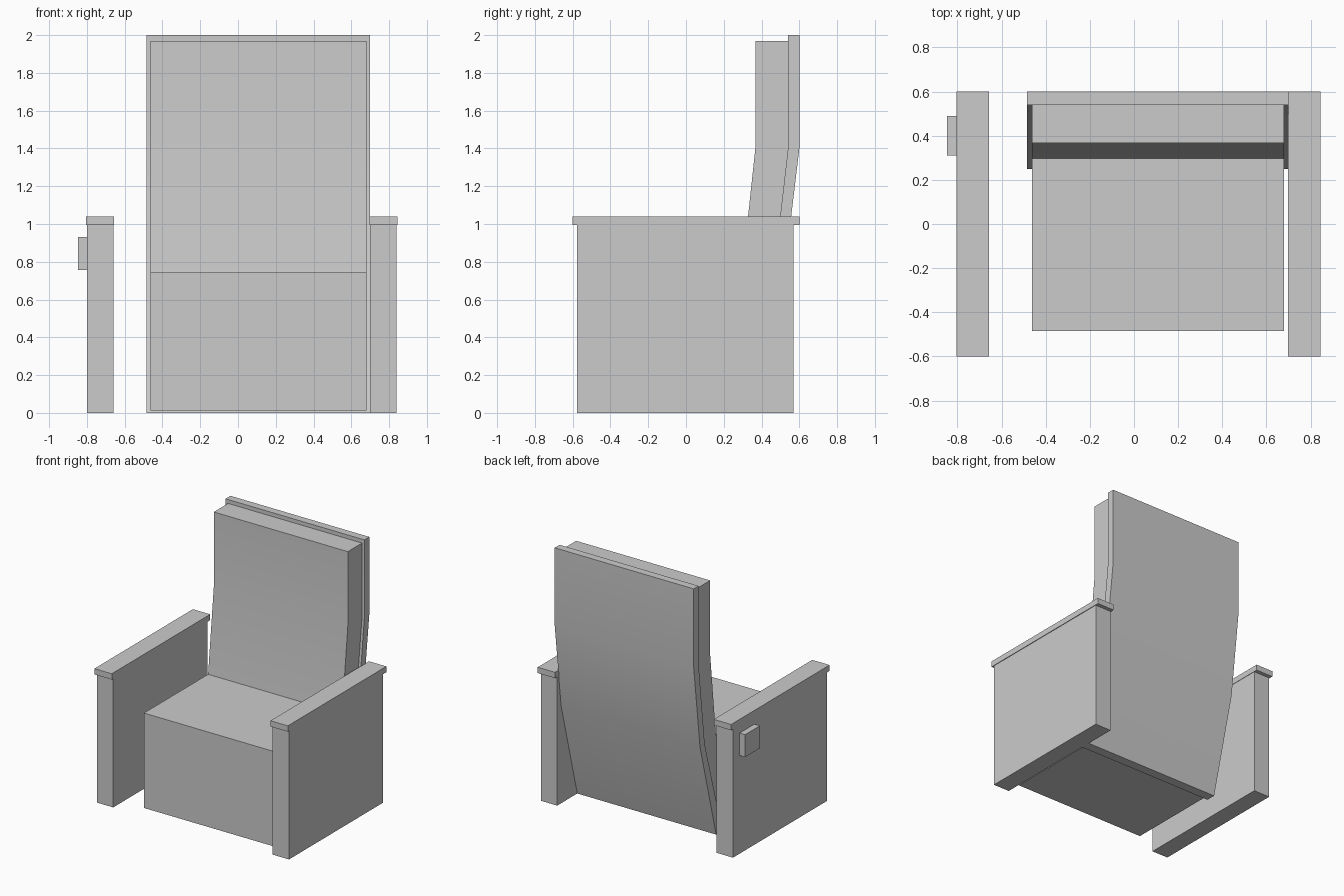
import bpy, bmesh, math

if "Cube" in bpy.data.objects:
    bpy.data.objects.remove(bpy.data.objects["Cube"])


def finish(obj):
    bpy.ops.object.select_all(action='DESELECT')
    obj.select_set(True)
    bpy.context.view_layer.objects.active = obj
    bpy.ops.object.shade_smooth_by_angle(angle=math.radians(30))


def extrude_profile(name, profile, x0, x1):
    """Sweep a closed (y, z) profile along x from x0 to x1."""
    bm = bmesh.new()
    face = bm.faces.new([bm.verts.new((x0, y, z)) for y, z in profile])
    ret = bmesh.ops.extrude_face_region(bm, geom=[face])
    verts = [g for g in ret["geom"] if isinstance(g, bmesh.types.BMVert)]
    bmesh.ops.translate(bm, verts=verts, vec=(x1 - x0, 0, 0))
    bmesh.ops.recalc_face_normals(bm, faces=bm.faces)
    mesh = bpy.data.meshes.new(name)
    bm.to_mesh(mesh)
    bm.free()
    obj = bpy.data.objects.new(name, mesh)
    bpy.context.collection.objects.link(obj)
    finish(obj)
    return obj


def box(name, x, y, z):
    """Box from (min, max) ranges."""
    return extrude_profile(
        name, [(y[0], z[0]), (y[1], z[0]), (y[1], z[1]), (y[0], z[1])], *x)


# Bent back panel
extrude_profile("back_panel", [
    (0.25, 0), (0.465, 0.75), (0.54, 1.4), (0.54, 2),
    (0.60, 2), (0.60, 1.4), (0.522, 0.75), (0.325, 0)], -0.485, 0.70)

# Seat and backrest cushion in one L-shaped profile
extrude_profile("seat_cushion", [
    (-0.485, 0.013), (-0.485, 0.745), (0.297, 0.745), (0.367, 1.4),
    (0.367, 1.97), (0.54, 1.97), (0.54, 1.4), (0.465, 0.75),
    (0.254, 0.013)], -0.463, 0.68)

# Armrests: side panel with an overhanging cap
for side, x0, x1, c0, c1 in (("left", -0.80, -0.66, -0.805, -0.657),
                             ("right", 0.70, 0.84, 0.697, 0.845)):
    box(side + "_arm_panel", (x0, x1), (-0.578, 0.57), (0, 0.997))
    box(side + "_arm_cap", (c0, c1), (-0.60, 0.60), (0.995, 1.04))

# Control block on the outside of the left arm
box("control_block", (-0.847, -0.79), (0.31, 0.49), (0.757, 0.93))
